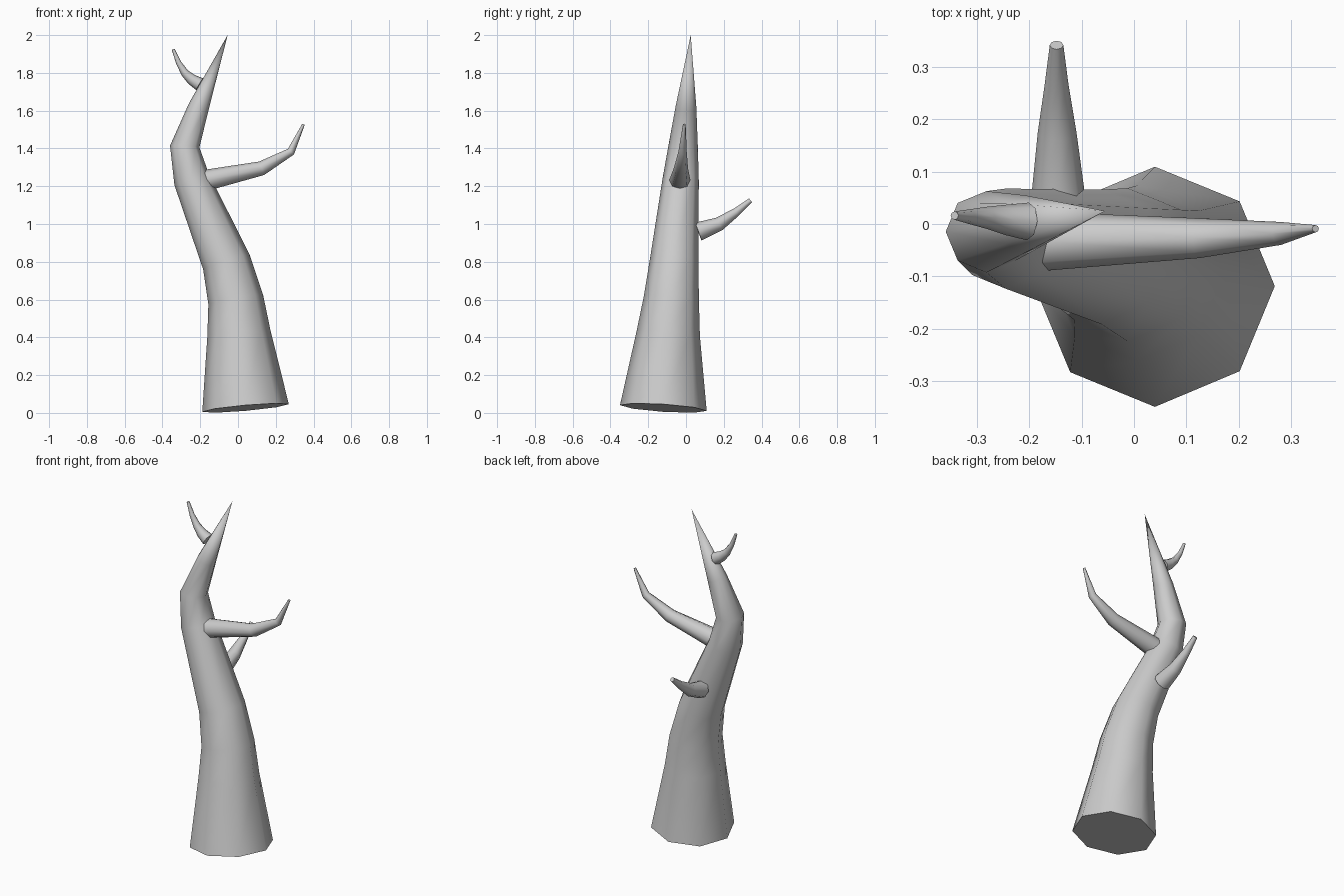
import bpy, bmesh, math
from mathutils import Vector

if "Cube" in bpy.data.objects:
    bpy.data.objects.remove(bpy.data.objects["Cube"])

SIDES = 8


def limb(name, path, ref):
    """Loft octagonal rings along path points (x, y, z, radius)."""
    pts = [Vector(p[:3]) for p in path]
    bm = bmesh.new()
    rings = []
    for i, p in enumerate(pts):
        # ring plane halfway between the neighbouring segments
        t = Vector()
        if i > 0:
            t += (p - pts[i - 1]).normalized()
        if i < len(pts) - 1:
            t += (pts[i + 1] - p).normalized()
        t.normalize()
        u = Vector(ref)
        u = (u - t * u.dot(t)).normalized()
        v = t.cross(u)
        ring = []
        for k in range(SIDES):
            a = 2 * math.pi * k / SIDES
            ring.append(bm.verts.new(p + (u * math.cos(a) + v * math.sin(a)) * path[i][3]))
        rings.append(ring)
    for a, b in zip(rings, rings[1:]):
        for k in range(SIDES):
            n = (k + 1) % SIDES
            bm.faces.new((a[k], a[n], b[n], b[k]))
    bm.faces.new(rings[0][::-1])
    bm.faces.new(rings[-1])
    bmesh.ops.remove_doubles(bm, verts=bm.verts, dist=0.0005)
    bmesh.ops.recalc_face_normals(bm, faces=bm.faces)
    mesh = bpy.data.meshes.new(name)
    bm.to_mesh(mesh)
    bm.free()
    obj = bpy.data.objects.new(name, mesh)
    bpy.context.collection.objects.link(obj)
    bpy.ops.object.select_all(action='DESELECT')
    obj.select_set(True)
    bpy.context.view_layer.objects.active = obj
    bpy.ops.object.shade_smooth_by_angle(angle=math.radians(60))
    return obj


# bent trunk tapering to a point
limb("trunk", [
    (0.04, -0.12, 0.026, 0.23),
    (0.005, -0.094, 0.42, 0.168),
    (-0.012, -0.078, 0.60, 0.147),
    (-0.062, -0.063, 0.80, 0.129),
    (-0.245, -0.028, 1.235, 0.096),
    (-0.282, -0.015, 1.41, 0.078),
    (-0.208, 0.0, 1.62, 0.055),
    (-0.055, 0.025, 2.0, 0.0001),
], (1, 0, 0))

# long branch to the right
limb("right_branch", [
    (-0.168, -0.033, 1.232, 0.056),
    (0.125, -0.027, 1.295, 0.038),
    (0.28, -0.018, 1.383, 0.022),
    (0.347, -0.009, 1.528, 0.007),
], (0, 1, 0))

# short branch to the back
limb("back_branch", [
    (-0.145, 0.065, 0.96, 0.05),
    (-0.147, 0.175, 1.0, 0.037),
    (-0.148, 0.265, 1.062, 0.023),
    (-0.148, 0.342, 1.125, 0.013),
], (1, 0, 0))

# small twig near the top
limb("top_twig", [
    (-0.203, 0.005, 1.74, 0.036),
    (-0.245, 0.008, 1.765, 0.029),
    (-0.282, 0.012, 1.80, 0.021),
    (-0.315, 0.014, 1.855, 0.014),
    (-0.343, 0.016, 1.925, 0.008),
], (0, 1, 0))
